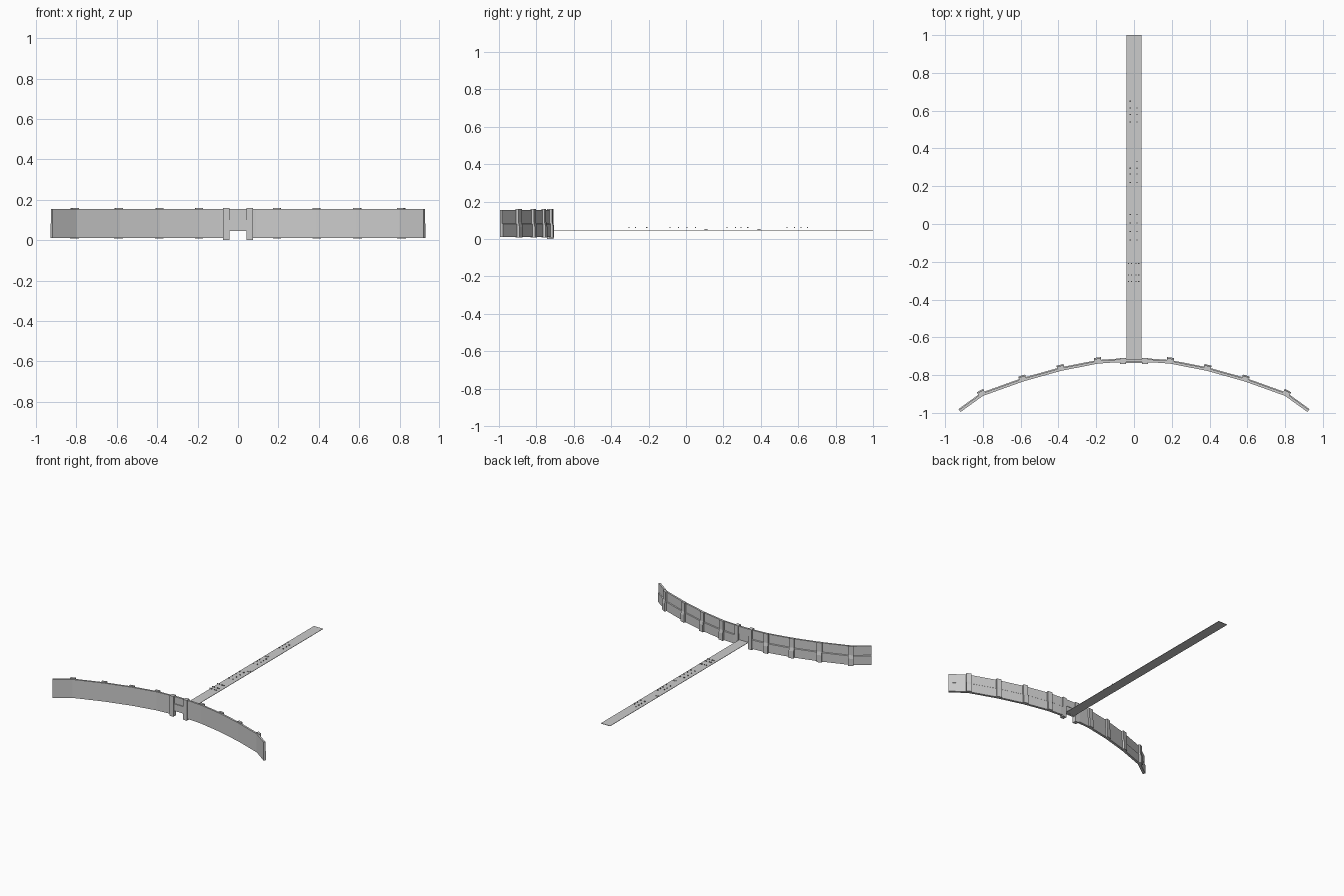
import bpy, bmesh
from mathutils import Vector

if "Cube" in bpy.data.objects:
    bpy.data.objects.remove(bpy.data.objects["Cube"])

def make(name, bm):
    bmesh.ops.recalc_face_normals(bm, faces=bm.faces)
    me = bpy.data.meshes.new(name)
    bm.to_mesh(me)
    bm.free()
    ob = bpy.data.objects.new(name, me)
    bpy.context.collection.objects.link(ob)
    return ob

def add_box(bm, x0, x1, y0, y1, z0, z1):
    r = bmesh.ops.create_cube(bm, size=1)
    for v in r['verts']:
        v.co = Vector((x0 + (v.co.x + .5) * (x1 - x0),
                       y0 + (v.co.y + .5) * (y1 - y0),
                       z0 + (v.co.z + .5) * (z1 - z0)))

def box(name, *dims):
    bm = bmesh.new()
    add_box(bm, *dims)
    return make(name, bm)

def mirror_x(ob):
    m = ob.modifiers.new("mirror", 'MIRROR')
    m.use_axis[0] = True
    return ob

def loft(bm, stations, profile):
    """Join copies of a (depth, z) profile at (point, backward direction) stations."""
    rings = [[bm.verts.new((p.x + d.x * o, p.y + d.y * o, z)) for o, z in profile]
             for p, d in stations]
    n = len(profile)
    for a, b in zip(rings, rings[1:]):
        for i in range(n):
            j = (i + 1) % n
            bm.faces.new((a[i], a[j], b[j], b[i]))
    bm.faces.new(rings[0])
    bm.faces.new(rings[-1])

# front edge of the wall in plan, right half
plan = [Vector(p) for p in [(.045, -.732), (.09, -.732), (.19, -.739), (.385, -.777),
                            (.585, -.833), (.8, -.910), (.918, -.995)]]

def back_dir(a, b):
    t = (b - a).normalized()
    return Vector((-t.y, t.x))

dirs = []
for i in range(len(plan)):
    n0 = back_dir(plan[max(i - 1, 0)], plan[max(i, 1)])
    n1 = back_dir(plan[min(i, len(plan) - 2)], plan[min(i + 1, len(plan) - 1)])
    m = (n0 + n1).normalized()
    dirs.append(m / m.dot(n1))

# curved wall with a small ledge along the inside
bm = bmesh.new()
loft(bm, list(zip(plan, dirs)),
     [(0, .01), (.019, .01), (.019, .08), (.014, .084), (.014, .155), (0, .155)])
mirror_x(make("curved_wall", bm))

# buttresses with kinked profile on the inside of the wall
bm = bmesh.new()
for i in (2, 3, 4, 5):
    d = dirs[i].normalized()
    t = Vector((d.y, -d.x))
    loft(bm, [(plan[i] - t * .019, d), (plan[i] + t * .019, d)],
         [(.008, .008), (.032, .008), (.032, .065), (.026, .09),
          (.026, .16), (.008, .16)])
mirror_x(make("wall_buttresses", bm))

# gate pillars
bm = bmesh.new()
add_box(bm, .043, .074, -.742, -.709, 0, .16)
mirror_x(make("gate_pillars", bm))

# panels above the gateway
box("gate_lower_panel", -.045, .045, -.736, -.718, .045, .1)
box("gate_upper_panel", -.045, .045, -.730, -.715, .1, .155)

# long flat road
box("road", -.04, .04, -.725, 1, .046, .049)

# small markers hovering over the road
spots = [(-.02, .65)]
for y in (.615, .58, .54, .295, .265, .22, .05, .005, -.04, -.085):
    spots += [(-.02, y), (.015, y)]
spots.append((.015, .33))
for y in (-.21, -.27, -.305):
    spots += [(x, y) for x in (-.03, -.014, .01, .025)]
bm = bmesh.new()
for x, y in spots:
    add_box(bm, x - .003, x + .003, y - .003, y + .003, .058, .064)
make("road_markers", bm)

# flat debris patches
bm = bmesh.new()
for x, y in ((-.02, .39), (.02, .107)):
    add_box(bm, x - .012, x + .012, y - .008, y + .008, .048, .052)
make("road_patches", bm)
